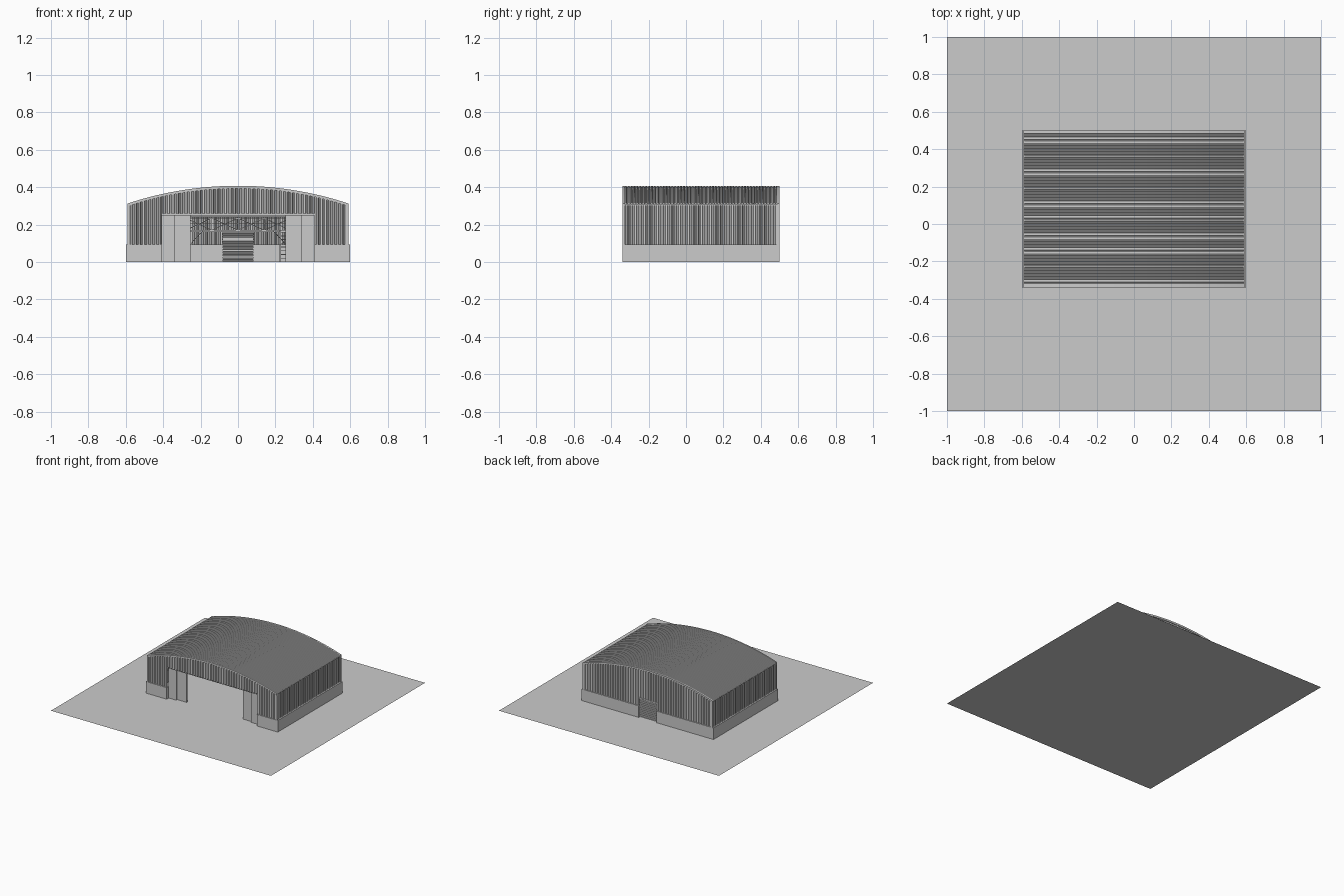
import bpy, math
from mathutils import Vector

if "Cube" in bpy.data.objects:
    bpy.data.objects.remove(bpy.data.objects["Cube"])

XW, Y0, Y1 = 0.585, -0.332, 0.492      # wall lines
BASE, EAVE, TOP = 0.095, 0.31, 0.403   # heights
AMP = 0.006                            # rib depth


def make(name, verts, faces):
    me = bpy.data.meshes.new(name)
    me.from_pydata(verts, [], faces)
    me.update()
    ob = bpy.data.objects.new(name, me)
    bpy.context.collection.objects.link(ob)
    return ob


def boxes(name, spans):
    """One object from (x0, x1, y0, y1, z0, z1) blocks."""
    v, f = [], []
    for x0, x1, y0, y1, z0, z1 in spans:
        n = len(v)
        v += [(x, y, z) for x in (x0, x1) for y in (y0, y1) for z in (z0, z1)]
        f += [[n + i for i in q] for q in ((0, 1, 3, 2), (4, 6, 7, 5), (0, 4, 5, 1),
                                           (2, 3, 7, 6), (0, 2, 6, 4), (1, 5, 7, 3))]
    return make(name, v, f)


def bars(name, segs, r=0.003):
    """One object from square bars between point pairs."""
    v, f = [], []
    for a, b in segs:
        a, b = Vector(a), Vector(b)
        d = (b - a).normalized()
        s = d.cross(Vector((0, 1, 0)) if abs(d.y) < 0.9 else Vector((1, 0, 0))).normalized() * r
        t = d.cross(s).normalized() * r
        n = len(v)
        v += [p + s * i + t * j for p in (a, b) for i, j in ((-1, -1), (1, -1), (1, 1), (-1, 1))]
        f += [[n + i, n + (i + 1) % 4, n + 4 + (i + 1) % 4, n + 4 + i] for i in range(4)]
        f += [[n + 3, n + 2, n + 1, n], [n + 4, n + 5, n + 6, n + 7]]
    return make(name, v, f)


def ribs(a, b, pitch):
    """Trapezoid corrugation from a to b as (position, offset)."""
    n = max(1, round((b - a) / pitch))
    p = (b - a) / n
    pts = [(a + (i + t) * p, o) for i in range(n)
           for t, o in ((0, 0), (0.3, 0), (0.45, AMP), (0.85, AMP))]
    return pts + [(b, 0)]


def arc(x):
    """Roof height over x, a circle through eaves and ridge."""
    h = TOP - EAVE
    r = (XW * XW + h * h) / (2 * h)
    return TOP - r + math.sqrt(r * r - x * x)


def sheet(name, a, b, low, high, place, pitch=0.0233):
    """Upright ribbed sheet; place(u, offset, z) gives the position."""
    v, pts = [], ribs(a, b, pitch)
    for u, o in pts:
        v += [place(u, o, low), place(u, o, high(u))]
    f = [[2 * i, 2 * i + 2, 2 * i + 3, 2 * i + 1] for i in range(len(pts) - 1)]
    return make(name, v, f)


# ground slab
make("ground_plane", [(-1, -1, 0), (1, -1, 0), (1, 1, 0), (-1, 1, 0)], [[0, 1, 2, 3]])

# low masonry base with front and back gaps
base = []
for s in (-1, 1):
    lo, hi = sorted((s * 0.6, s * 0.575))
    base.append((lo, hi, -0.34, 0.5, 0, BASE))
    lo, hi = sorted((s * 0.575, s * 0.41))
    base.append((lo, hi, -0.34, -0.318, 0, BASE))
    lo, hi = sorted((s * 0.575, s * 0.08))
    base.append((lo, hi, 0.478, 0.5, 0, BASE))
boxes("masonry_base", base)

# ribbed side walls
for s, side in ((-1, "left"), (1, "right")):
    sheet(side + "_wall", Y0, Y1, BASE, lambda u: EAVE,
          lambda u, o, z, s=s: (s * (XW - 0.002 + o), u, z))

# ribbed gable walls around their openings
for y, s, half, head, end in ((Y0, -1, 0.41, 0.26, "front"), (Y1, 1, 0.08, 0.155, "back")):
    def put(u, o, z, y=y, s=s):
        return (u, y + s * (o - 0.002), z)
    sheet(end + "_wall_left", -XW, -half, BASE, arc, put)
    sheet(end + "_wall_right", half, XW, BASE, arc, put)
    sheet(end + "_wall_over_door", -half, half, head, arc, put)

# corrugated arched roof, ribs running across
N = 32
v, f = [], []
pts = ribs(Y0, Y1, 0.0155)
for y, o in pts:
    for i in range(N + 1):
        x = -XW - 0.003 + (2 * XW + 0.006) * i / N
        v.append((x, y, arc(x) + o * 0.8))
for j in range(len(pts) - 1):
    for i in range(N):
        k = j * (N + 1) + i
        f.append([k, k + 1, k + N + 2, k + N + 1])
make("roof", v, f)

# gable edge trims following the arch
for y, end in ((Y0 - 0.008, "front"), (Y1 - 0.002, "back")):
    v, f = [], []
    for i in range(N + 1):
        x = -XW - 0.005 + (2 * XW + 0.01) * i / N
        z = arc(x)
        v += [(x, y, z - 0.01), (x, y + 0.01, z - 0.01), (x, y + 0.01, z + 0.005), (x, y, z + 0.005)]
    for i in range(N):
        f += [[4 * i + k, 4 * i + (k + 1) % 4, 4 * i + 4 + (k + 1) % 4, 4 * i + 4 + k] for k in range(4)]
    f += [[3, 2, 1, 0], [4 * N, 4 * N + 1, 4 * N + 2, 4 * N + 3]]
    make(end + "_roof_trim", v, f)

# corner and eave trims
boxes("corner_trims", [(x - 0.007, x + 0.007, y - 0.007, y + 0.007, BASE, EAVE)
                       for x in (-XW, XW) for y in (Y0, Y1)])
boxes("eave_trims", [(x - 0.006, x + 0.006, Y0, Y1, EAVE - 0.008, EAVE) for x in (-XW, XW)])

# sliding front door leaves, staggered and pushed open, with rail
leaves = []
for s in (-1, 1):
    for a, b, y in ((0.34, 0.41, -0.315), (0.255, 0.36, -0.302)):
        lo, hi = sorted((s * a, s * b))
        leaves.append((lo, hi, y, y + 0.008, 0.001, 0.25))
boxes("sliding_door_leaves", leaves)
boxes("door_rail", [(-0.41, 0.41, -0.326, -0.294, 0.25, 0.26)])

# back roller door with horizontal slats and frame
slats = ribs(0, 0.155, 0.014)
v = [(x, 0.482 + o, z) for z, o in slats for x in (-0.08, 0.08)]
make("back_roller_door", v, [[2 * i, 2 * i + 1, 2 * i + 3, 2 * i + 2] for i in range(len(slats) - 1)])
boxes("back_door_frame", [(-0.086, -0.08, 0.476, 0.496, 0, 0.16), (0.08, 0.086, 0.476, 0.496, 0, 0.16),
                          (-0.086, 0.086, 0.476, 0.496, 0.155, 0.162)])

# arched roof trusses with posts
segs = []
M = 12
xs = [-0.57 + 1.14 * i / M for i in range(M + 1)]
for y in (-0.2, 0.08, 0.36):
    segs += [((s * 0.57, y, 0), (s * 0.57, y, 0.3)) for s in (-1, 1)]
    segs.append(((-0.57, y, 0.245), (0.57, y, 0.245)))
    for i in range(M):
        a, b = xs[i], xs[i + 1]
        segs.append(((a, y, arc(a) - 0.012), (b, y, arc(b) - 0.012)))
        segs.append(((a, y, 0.245), (b, y, arc(b) - 0.012)) if i % 2 == 0
                    else ((a, y, arc(a) - 0.012), (b, y, 0.245)))
bars("roof_trusses", segs, 0.004)

# rear walkway with cross-braced railing, knee braces and ladder
segs = []
y = 0.42
for z in (0.17, 0.205, 0.235):
    segs.append(((-0.57, y, z), (0.57, y, z)))
for i in range(9):
    a = -0.56 + 0.14 * i
    segs.append(((a, y, 0.17), (a, y, 0.235)))
    if i < 8:
        segs += [((a, y, 0.17), (a + 0.14, y, 0.235)), ((a, y, 0.235), (a + 0.14, y, 0.17))]
for s in (-1, 1):
    segs.append(((s * 0.25, 0.48, 0.1), (s * 0.19, y, 0.165)))
bars("walkway_railing", segs, 0.002)
boxes("walkway_deck", [(-0.57, 0.57, 0.42, 0.485, 0.162, 0.168)])
bars("ladder", [((x, 0.41, 0), (x, 0.41, 0.235)) for x in (0.225, 0.255)]
     + [((0.225, 0.41, 0.02 * k), (0.255, 0.41, 0.02 * k)) for k in range(1, 9)], 0.002)
